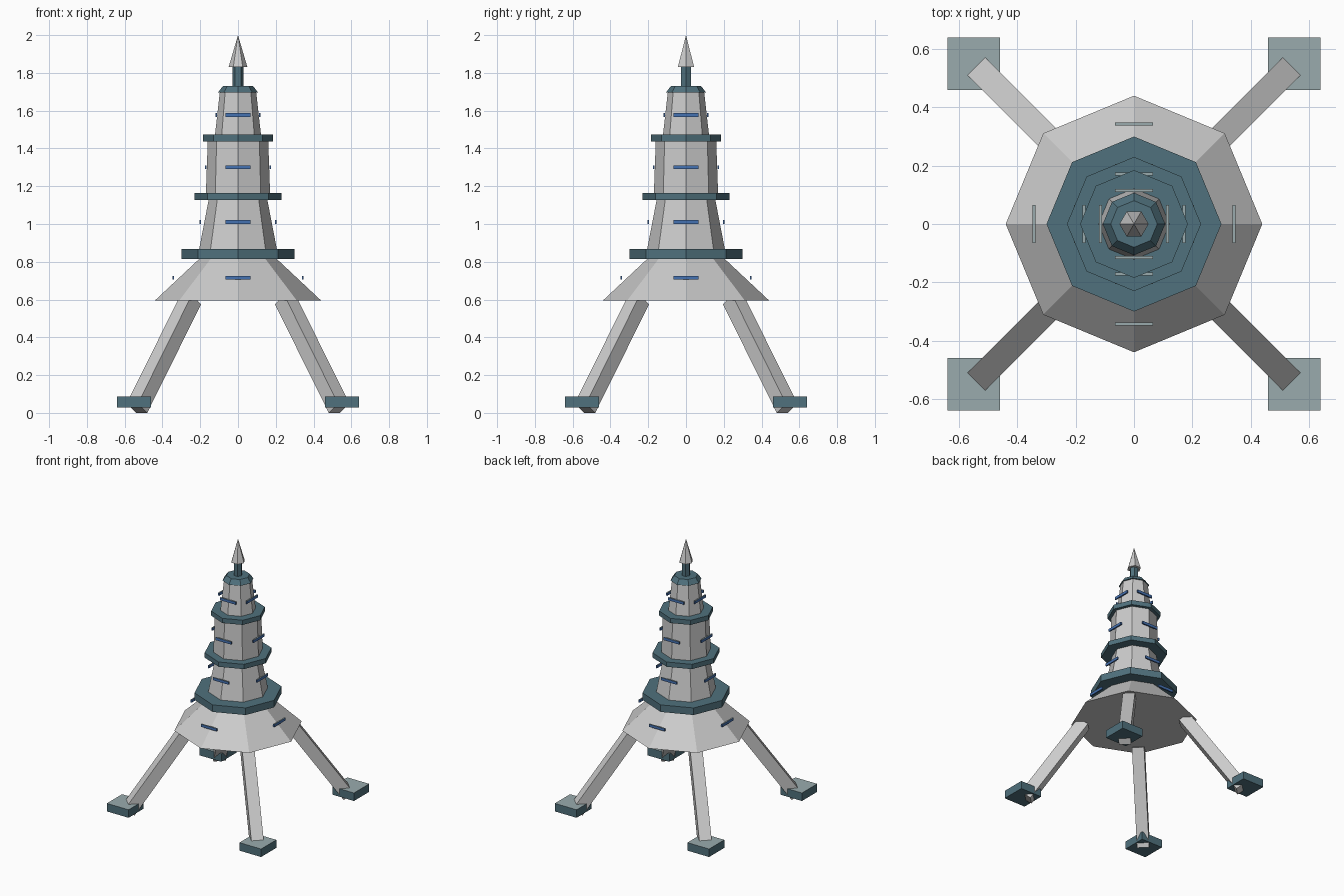
import bpy, math
from mathutils import Vector

if "Cube" in bpy.data.objects:
    bpy.data.objects.remove(bpy.data.objects["Cube"])


def material(name, rgb):
    m = bpy.data.materials.new(name)
    m.diffuse_color = (*rgb, 1)
    m.use_nodes = True
    m.node_tree.nodes["Principled BSDF"].inputs["Base Color"].default_value = m.diffuse_color
    return m


TEAL = material("teal", (0.08, 0.165, 0.205))
PALE = material("pale_teal", (0.32, 0.41, 0.42))
BLUE = material("blue", (0.06, 0.17, 0.45))


def frustum(name, sides, r0, r1, z0, z1, mat=None):
    """Faceted tapered prism with one corner on the +x axis."""
    bpy.ops.mesh.primitive_cone_add(vertices=sides, radius1=r0, radius2=r1,
                                    depth=z1 - z0, location=(0, 0, (z0 + z1) / 2))
    ob = bpy.context.object
    ob.name = name
    if sides == 6:  # hexagons need a quarter turn to point along x
        ob.rotation_euler.z = math.pi / 2
    if mat:
        ob.data.materials.append(mat)
    return ob


def box(name, size, loc, mat=None, top=None):
    bpy.ops.mesh.primitive_cube_add(size=1, location=loc)
    ob = bpy.context.object
    ob.name = name
    ob.scale = size
    if mat:
        ob.data.materials.append(mat)
    if top:
        ob.data.materials.append(top)
        for p in ob.data.polygons:
            if p.normal.z > 0.9:
                p.material_index = 1
    return ob


# Tower bodies
frustum("skirt", 8, 0.44, 0.20, 0.595, 0.82)
frustum("lower_body", 8, 0.207, 0.155, 0.86, 1.13)
frustum("middle_body", 8, 0.17, 0.16, 1.16, 1.44)
frustum("upper_body", 8, 0.122, 0.096, 1.47, 1.70)

# Collars and cap
frustum("lower_collar", 8, 0.30, 0.30, 0.815, 0.868, TEAL)
frustum("middle_collar", 8, 0.23, 0.23, 1.127, 1.163, TEAL)
frustum("upper_collar", 8, 0.185, 0.185, 1.438, 1.473, TEAL)
frustum("cap", 8, 0.107, 0.08, 1.695, 1.73, TEAL)

# Mast and spike
frustum("mast", 6, 0.03, 0.03, 1.72, 1.835, TEAL)
frustum("spike", 6, 0.05, 0.0, 1.83, 2.0)

# Window bars, four per level
for level, (dist, z) in enumerate([(0.343, 0.715), (0.2, 1.01), (0.171, 1.30), (0.115, 1.577)]):
    for k in range(4):
        a = k * math.pi / 2
        bar = box(f"window_bar_{level}_{k}", (0.01, 0.13, 0.02),
                  (dist * math.cos(a), dist * math.sin(a), z), BLUE, PALE)
        bar.rotation_euler.z = a

# Splayed legs with square foot pads
for sx in (-1, 1):
    for sy in (-1, 1):
        tag = ("front" if sy < 0 else "back") + ("_left" if sx < 0 else "_right")
        foot = Vector((sx * 0.535, sy * 0.535, 0.025))
        hip = Vector((sx * 0.25, sy * 0.25, 0.60))
        axis = hip - foot
        leg = box(tag + "_leg", (0.085, 0.085, axis.length), (foot + hip) / 2)
        # tilt inward about y, then swing round to the diagonal
        tilt = -math.atan2(math.hypot(axis.x, axis.y), axis.z)
        leg.rotation_euler = (0, tilt, math.atan2(sy, sx))
        box(tag + "_foot_pad", (0.18, 0.18, 0.06), (sx * 0.55, sy * 0.55, 0.058), TEAL, PALE)
